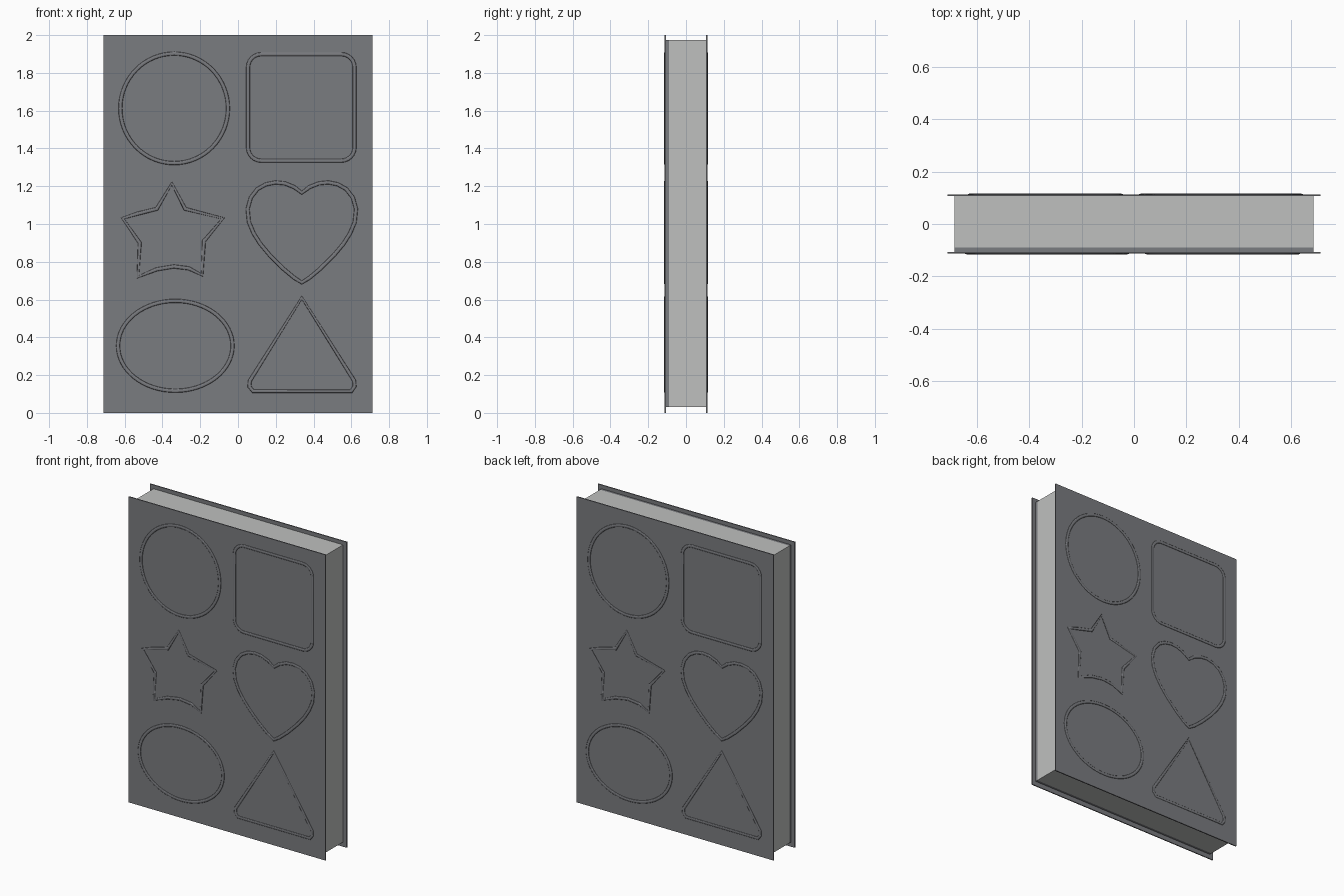
import bpy, bmesh, math
from math import sin, cos, pi

if "Cube" in bpy.data.objects:
    bpy.data.objects.remove(bpy.data.objects["Cube"])


def material(name, rgb):
    m = bpy.data.materials.new(name)
    m.diffuse_color = (*rgb, 1)
    m.use_nodes = True
    m.node_tree.nodes["Principled BSDF"].inputs["Base Color"].default_value = m.diffuse_color
    return m


COVER = material("slate grey", (0.195, 0.20, 0.215))
CORE = material("pale grey", (0.52, 0.53, 0.52))


def box(name, lo, hi, mat):
    bm = bmesh.new()
    bmesh.ops.create_cube(bm, size=1)
    for v in bm.verts:
        v.co = [(a + b) / 2 + c * (b - a) for a, b, c in zip(lo, hi, v.co)]
    me = bpy.data.meshes.new(name)
    bm.to_mesh(me)
    bm.free()
    me.materials.append(mat)
    ob = bpy.data.objects.new(name, me)
    bpy.context.collection.objects.link(ob)
    return ob


def ellipse(cx, cz, rx, rz, n=64):
    return [(cx + rx * cos(2 * pi * i / n), cz + rz * sin(2 * pi * i / n)) for i in range(n)]


def rounded_square(cx, cz, half, r, n=6):
    pts = []
    for q, (sx, sz) in enumerate(((1, 1), (-1, 1), (-1, -1), (1, -1))):
        for i in range(n + 1):
            a = (q + i / n) * pi / 2
            pts.append((cx + sx * (half - r) + r * cos(a), cz + sz * (half - r) + r * sin(a)))
    return pts


# heart from one mirrored half
half = [(0, 1.165), (.04, 1.195), (.09, 1.215), (.14, 1.22), (.19, 1.21), (.235, 1.185), (.27, 1.14),
        (.287, 1.08), (.28, 1.01), (.255, .95), (.22, .895), (.17, .835), (.10, .765), (.04, .715), (0, .69)]
heart = [(.338 + x, z) for x, z in half] + [(.338 - x, z) for x, z in half[-2:0:-1]]
star = [(-.35, 1.215), (-.28, 1.08), (-.08, 1.03), (-.18, .91), (-.19, .73), (-.26, .765),
        (-.34, .775), (-.43, .76), (-.53, .72), (-.52, .90), (-.61, 1.03), (-.53, 1.055), (-.43, 1.08)]
triangle = [(.338, .61), (.615, .17), (.617, .14), (.60, .115), (.08, .115), (.06, .14), (.063, .17)]

OUTLINES = {
    "circle": ellipse(-.338, 1.612, .285, .29),
    "square": rounded_square(.335, 1.617, .282, .07),
    "star": star,
    "heart": heart,
    "oval": ellipse(-.332, .355, .303, .238),
    "triangle": triangle,
}


def ridge(name, pts, side):
    """Low flattened bead following an outline on the outer face of a cover."""
    cu = bpy.data.curves.new(name, 'CURVE')
    cu.dimensions = '3D'
    sp = cu.splines.new('POLY')
    sp.points.add(len(pts) - 1)
    for p, (x, z) in zip(sp.points, pts):
        p.co = (x, 0, z, 1)
    sp.use_cyclic_u = True
    cu.bevel_depth = 0.010
    cu.bevel_resolution = 2
    tmp = bpy.data.objects.new("outline_path", cu)
    bpy.context.collection.objects.link(tmp)
    dg = bpy.context.evaluated_depsgraph_get()
    me = bpy.data.meshes.new_from_object(tmp.evaluated_get(dg))
    bpy.data.objects.remove(tmp)
    # flatten, seat on the cover; the back cover is the front turned half round
    for v in me.vertices:
        y = -0.113 + v.co.y * 0.3
        v.co = (v.co.x * side, y * side, v.co.z)
    me.materials.clear()
    me.materials.append(COVER)
    me.polygons.foreach_set("use_smooth", [True] * len(me.polygons))
    ob = bpy.data.objects.new(name, me)
    bpy.context.collection.objects.link(ob)


# page block set in from the cover edges, with a dark strip at the front
box("page_block", (-.686, -.09, .03), (.686, .109, 1.975), CORE)
box("front_strip", (-.686, -.109, .03), (.686, -.09, 1.975), COVER)

# thin covers and their outlined shapes
for label, side in (("front", 1), ("back", -1)):
    y0, y1 = sorted((-.113 * side, -.106 * side))
    box(label + "_cover", (-.712, y0, 0), (.712, y1, 2), COVER)
    for shape, pts in OUTLINES.items():
        ridge(label + "_" + shape + "_ridge", pts, side)
